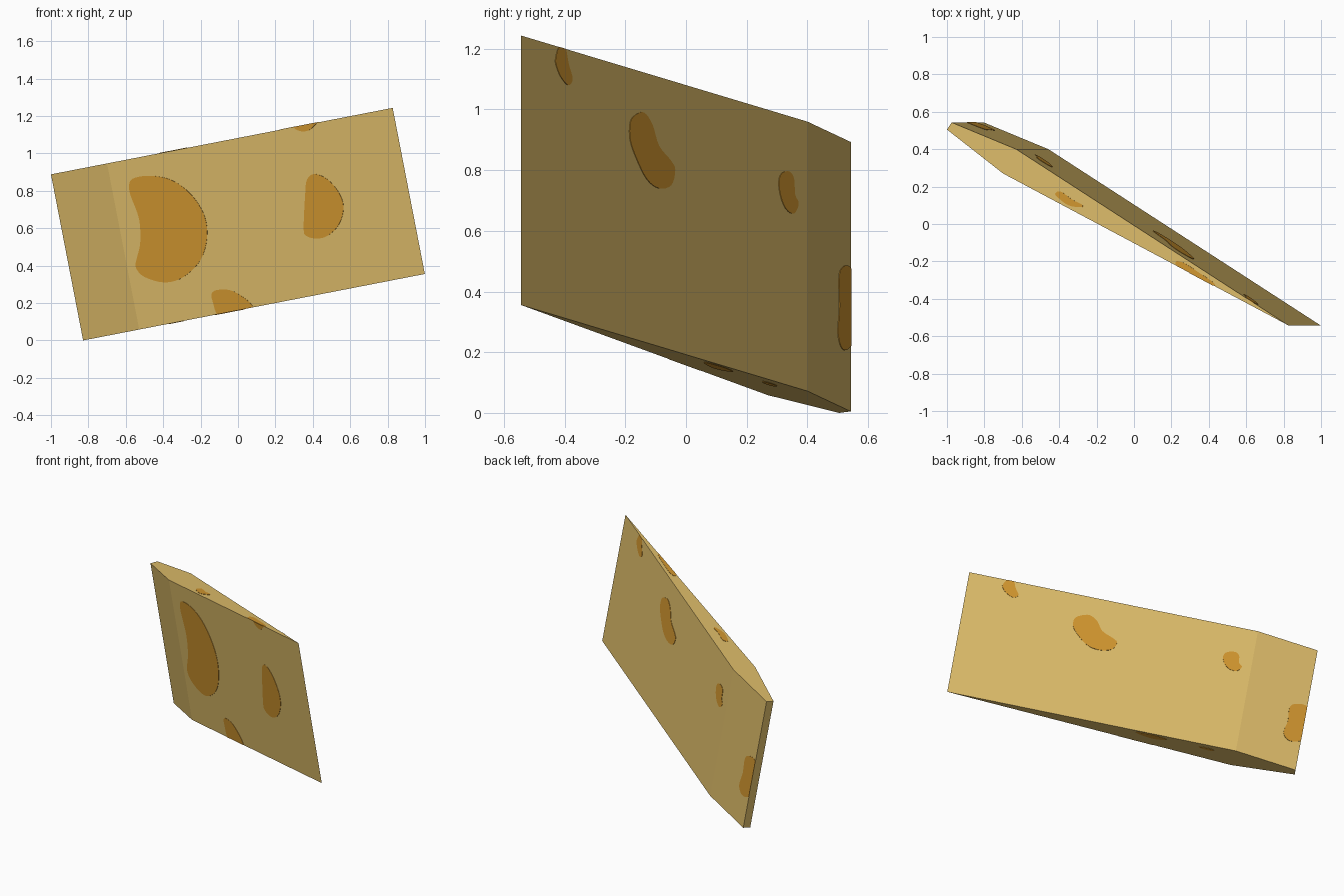
import bpy, bmesh
from mathutils import Vector

if "Cube" in bpy.data.objects:
    bpy.data.objects.remove(bpy.data.objects["Cube"])

def material(name, rgb):
    m = bpy.data.materials.new(name)
    m.diffuse_color = (*rgb, 1)
    m.use_nodes = True
    m.node_tree.nodes["Principled BSDF"].inputs["Base Color"].default_value = m.diffuse_color
    return m

GOLD = material("pale gold", (0.716, 0.497, 0.141))
AMBER = material("amber spots", (0.631, 0.301, 0.028))

def add_object(name, bm, mat):
    mesh = bpy.data.meshes.new(name)
    bm.to_mesh(mesh)
    bm.free()
    mesh.materials.append(mat)
    ob = bpy.data.objects.new(name, mesh)
    bpy.context.collection.objects.link(ob)
    return ob

# Wedge: a five-sided plan profile, tipped about 11 degrees, extruded down
PROFILE = [(0.827, -0.543), (-0.63, 0.40), (-0.975, 0.543), (-1.0, 0.505), (-0.70, 0.27)]
DROP = Vector((0.172, 0, -0.888))
top = [Vector((x, y, 0.888 + (x + 1) * 0.1945)) for x, y in PROFILE]
bottom = [p + DROP for p in top]

bm = bmesh.new()
tv = [bm.verts.new(p) for p in top]
bv = [bm.verts.new(p) for p in bottom]
sides = ["back", "back_end", "end", "front_end", "front"]
faces = {"top": bm.faces.new(tv), "bottom": bm.faces.new(bv[::-1])}
for i, s in enumerate(sides):
    j = (i + 1) % 5
    faces[s] = bm.faces.new((bv[i], bv[j], tv[j], tv[i]))
bm.normal_update()
PLANES = {k: (f.verts[0].co.copy(), f.normal.copy()) for k, f in faces.items()}
add_object("wedge_body", bm, GOLD)

def smooth_loop(pts, steps=4):
    """Closed Catmull-Rom curve through 2D points."""
    out, n = [], len(pts)
    for i in range(n):
        a, b, c, d = (Vector(pts[(i + k) % n]) for k in (-1, 0, 1, 2))
        for s in range(steps):
            t = s / steps
            out.append(0.5 * (2 * b + (c - a) * t + (2 * a - 5 * b + 4 * c - d) * t * t
                              + (3 * b - a - 3 * c + d) * t ** 3))
    return out

def spot(name, side, missing, pts):
    """Project a drawn outline on to one side, trim it at the edges, make a thin plate."""
    co, no = PLANES[side]
    known = [k for k in range(3) if k != missing]
    bm = bmesh.new()
    verts = []
    for q in smooth_loop(pts):
        p = Vector((0, 0, 0))
        p[known[0]], p[known[1]] = q
        p[missing] = (no.dot(co) - no.dot(p)) / no[missing]
        verts.append(bm.verts.new(p))
    face = bm.faces.new(verts)
    face.normal_update()
    if face.normal.dot(no) < 0:
        face.normal_flip()
    for k, (c, n) in PLANES.items():
        if k != side:
            bmesh.ops.bisect_plane(bm, geom=bm.verts[:] + bm.edges[:] + bm.faces[:],
                                   plane_co=c, plane_no=n, clear_outer=True)
    ob = add_object(name, bm, AMBER)
    mod = ob.modifiers.new("plate", "SOLIDIFY")
    mod.thickness, mod.offset = 0.004, 0

# Front spots, outlines in x, z
spot("front_large_spot", "front", 1, [
    (-.58, .84), (-.55, .87), (-.46, .88), (-.35, .855), (-.25, .78), (-.18, .67), (-.165, .55),
    (-.20, .43), (-.29, .34), (-.39, .31), (-.50, .34), (-.545, .39), (-.54, .44), (-.522, .52),
    (-.528, .65), (-.575, .78)])
spot("front_right_spot", "front", 1, [
    (.352, .60), (.36, .78), (.37, .86), (.41, .89), (.48, .86), (.54, .79), (.565, .71),
    (.54, .62), (.48, .56), (.42, .545), (.365, .56)])
spot("front_lower_spot", "front", 1, [
    (-.10, .12), (-.135, .21), (-.14, .25), (-.11, .27), (-.04, .268), (.03, .23), (.08, .18),
    (.10, .10), (0, .05)])
spot("front_upper_spot", "front", 1, [
    (.28, 1.18), (.30, 1.138), (.33, 1.12), (.37, 1.12), (.40, 1.14), (.425, 1.18), (.35, 1.22)])

# Back spots, outlines in y, z
spot("back_tip_spot", "back", 0, [
    (-.43, 1.17), (-.42, 1.205), (-.40, 1.21), (-.388, 1.15), (-.375, 1.10), (-.39, 1.08),
    (-.415, 1.11), (-.43, 1.15)])
spot("back_middle_spot", "back", 0, [
    (-.185, .955), (-.17, .98), (-.14, .99), (-.112, .95), (-.09, .88), (-.05, .83), (-.037, .80),
    (-.05, .75), (-.09, .74), (-.13, .77), (-.165, .84), (-.185, .90)])
spot("back_small_spot", "back", 0, [
    (.305, .76), (.315, .79), (.34, .795), (.355, .77), (.358, .72), (.37, .69), (.355, .657),
    (.33, .67), (.312, .71)])
spot("back_end_spot", "back_end", 0, [
    (.503, .44), (.512, .477), (.54, .48), (.57, .40), (.57, .28), (.54, .217), (.515, .21),
    (.50, .26), (.505, .35)])

# Top and bottom spots, outlines in x, y
spot("top_left_spot", "top", 2, [
    (-.42, .165), (-.39, .173), (-.33, .13), (-.28, .105), (-.28, .09), (-.35, .10), (-.41, .145)])
spot("top_right_spot", "top", 2, [
    (.225, -.20), (.27, -.21), (.34, -.255), (.42, -.31), (.43, -.335), (.34, -.31), (.24, -.24)])
spot("bottom_spot", "bottom", 2, [
    (-.12, .155), (-.05, .125), (.03, .07), (.02, .06), (-.06, .09), (-.11, .13)])
spot("bottom_small_spot", "bottom", 2, [
    (-.37, .30), (-.33, .285), (-.29, .255), (-.315, .255), (-.36, .28)])
